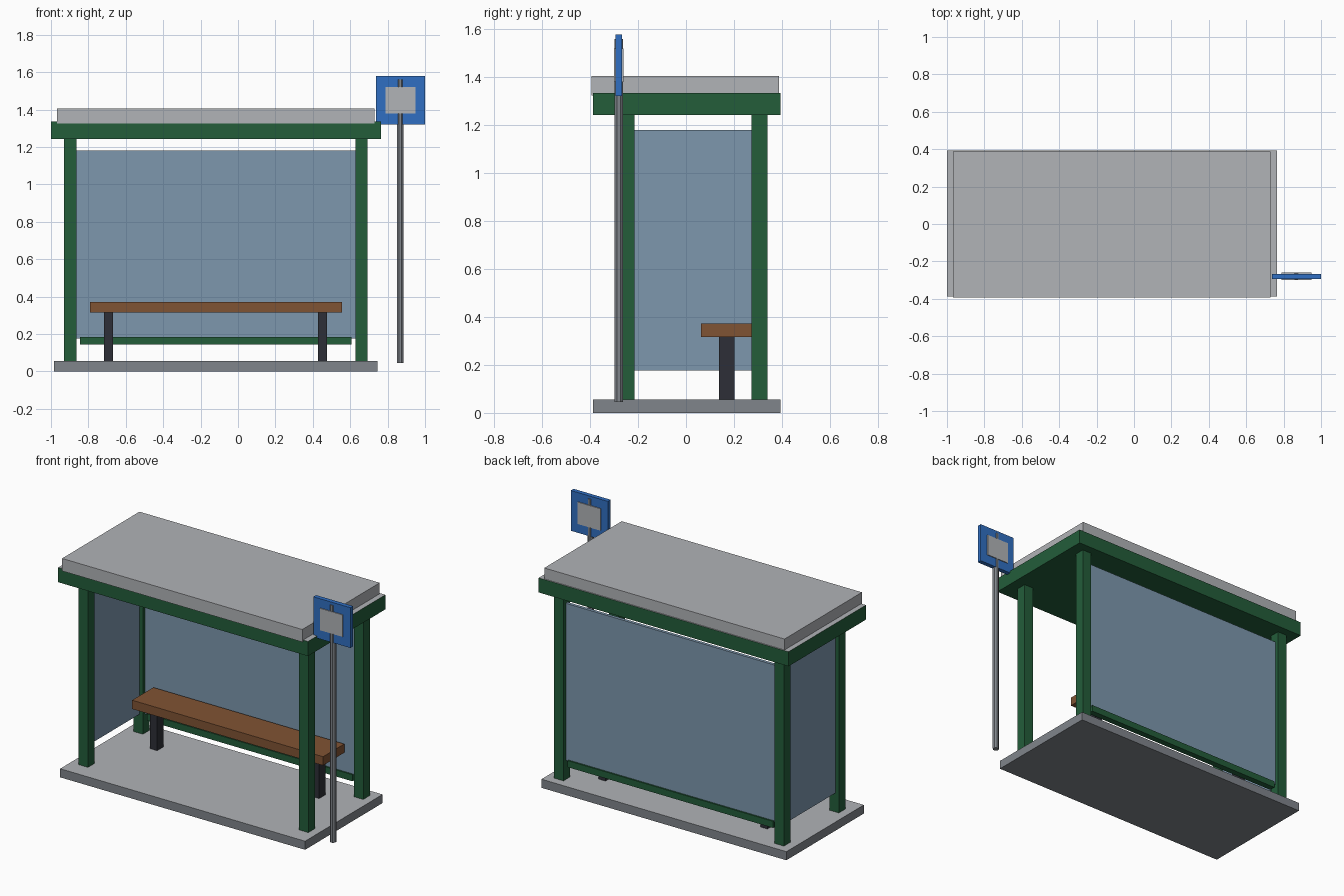
import bpy
import math

if "Cube" in bpy.data.objects:
    bpy.data.objects.remove(bpy.data.objects["Cube"], do_unlink=True)


def material(name, r, g, b):
    """Flat material from display (sRGB) values, stored as linear."""
    lin = [((c / 255 + 0.055) / 1.055) ** 2.4 for c in (r, g, b)] + [1.0]
    m = bpy.data.materials.new(name)
    m.use_nodes = True
    m.diffuse_color = lin
    m.node_tree.nodes["Principled BSDF"].inputs["Base Color"].default_value = lin
    return m


light_grey = material("light grey", 177, 179, 183)
mid_grey = material("mid grey", 128, 133, 139)
green = material("green", 35, 93, 58)
glass = material("glass blue", 125, 151, 174)
brown = material("wood brown", 128, 83, 51)
charcoal = material("charcoal", 45, 47, 55)
blue = material("sign blue", 48, 111, 194)


def box(name, x, y, z, mat, top=None):
    """Box between (min, max) limits; an optional second material covers the top."""
    limits = (x, y, z)
    bpy.ops.mesh.primitive_cube_add(size=1)
    ob = bpy.context.object
    ob.name = name
    for v in ob.data.vertices:
        v.co = [(a + b) / 2 + c * (b - a) for (a, b), c in zip(limits, v.co)]
    ob.data.materials.append(mat)
    if top:
        ob.data.materials.append(top)
        for f in ob.data.polygons:
            f.material_index = int(f.normal.z > 0.5)
    return ob


def around(centre, half):
    return (centre - half, centre + half)


# Ground slab and two-step roof
box("base_slab", (-0.985, 0.745), (-0.387, 0.394), (0, 0.055), mid_grey, light_grey)
box("roof_frame", (-1.0, 0.765), (-0.387, 0.394), (1.242, 1.335), green, light_grey)
box("roof_cap", (-0.967, 0.73), (-0.394, 0.387), (1.325, 1.405), light_grey)

# Corner posts
for side, x in (("right", -0.897), ("left", 0.66)):
    for end, y in (("front", -0.247), ("back", 0.307)):
        box(f"{end}_{side}_post", around(x, 0.033), around(y, 0.033), (0.05, 1.25), green)

# Glazing on the back and one end, with the lower back rail
box("back_glass", (-0.865, 0.628), around(0.307, 0.01), (0.177, 1.18), glass)
box("side_glass", around(-0.897, 0.01), (-0.215, 0.275), (0.177, 1.18), glass)
box("back_rail", (-0.845, 0.607), around(0.307, 0.02), (0.143, 0.185), green)

# Bench
box("bench_seat", (-0.792, 0.557), (0.063, 0.277), (0.316, 0.372), brown)
for side, x in (("right", -0.692), ("left", 0.452)):
    box(f"bench_{side}_leg", around(x, 0.025), around(0.17, 0.033), (0.05, 0.32), charcoal)

# Stop pole with a square sign
SIGN_X, SIGN_Y = 0.868, -0.28
bpy.ops.mesh.primitive_cylinder_add(
    vertices=8, radius=0.0195, depth=1.515,
    location=(SIGN_X, SIGN_Y, 0.8025), rotation=(0, 0, math.pi / 8))
pole = bpy.context.object
pole.name = "sign_pole"
pole.data.materials.append(mid_grey)
box("sign_board", (0.738, 1.0), around(SIGN_Y, 0.014), (1.321, 1.578), blue)
box("sign_panel", around(SIGN_X, 0.08), around(SIGN_Y, 0.0195), (1.38, 1.52), light_grey)
